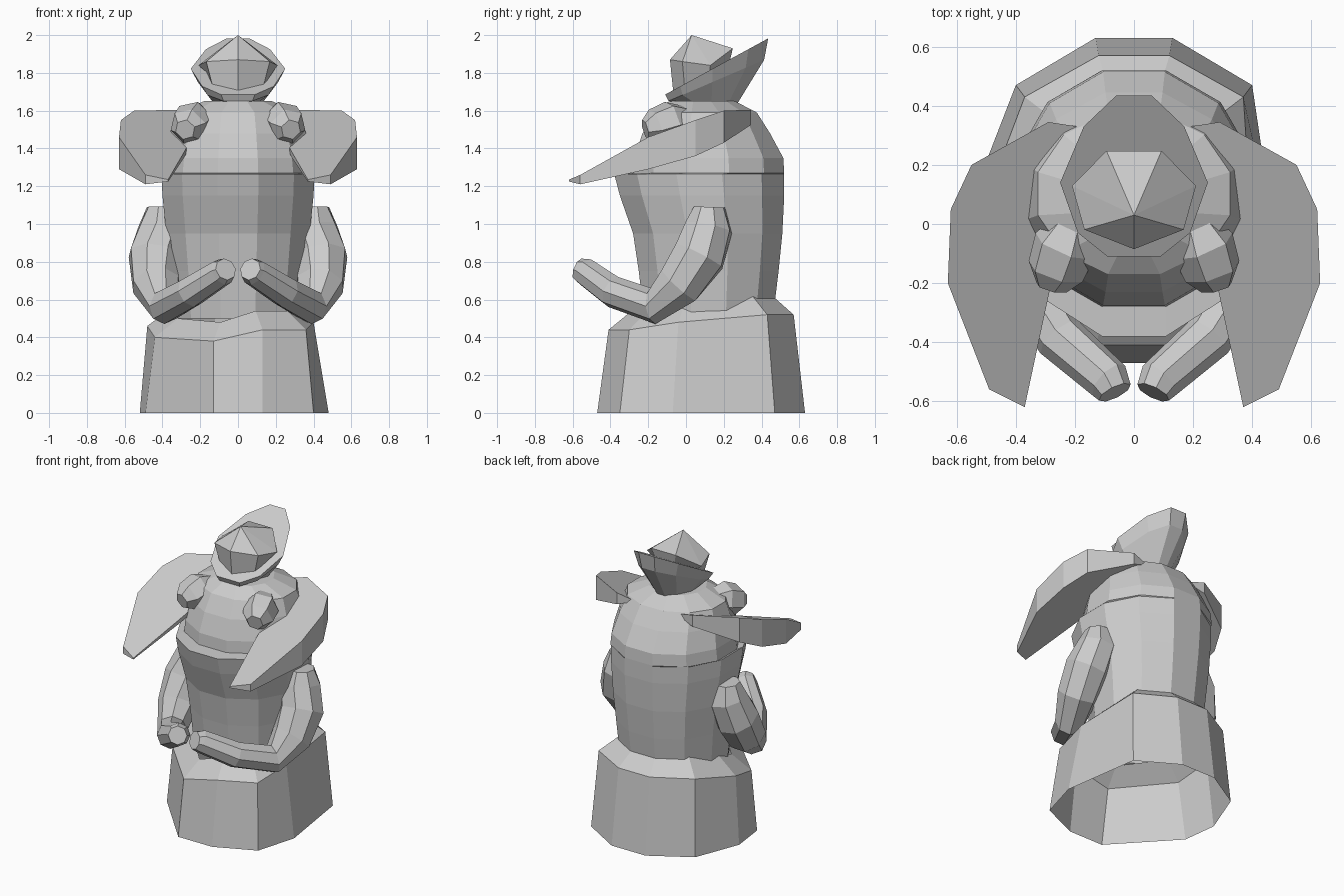
import bpy, bmesh, math
from mathutils import Vector

cube = bpy.data.objects.get("Cube")
if cube:
    bpy.data.objects.remove(cube, do_unlink=True)

# One plain material for every part
GREY = (0.6, 0.6, 0.6, 1)
material = bpy.data.materials.new("plain grey")
material.use_nodes = True
material.diffuse_color = GREY
for node in material.node_tree.nodes:
    if node.type == 'BSDF_PRINCIPLED':
        node.inputs["Base Color"].default_value = GREY


def loft(name, rings, capped=True, tip=None):
    """Skin a stack of equally sized rings, with optional caps or a pointed tip."""
    bm = bmesh.new()
    loops = [[bm.verts.new(p) for p in ring] for ring in rings]
    count = len(loops[0])
    for low, high in zip(loops, loops[1:]):
        for i in range(count):
            j = (i + 1) % count
            bm.faces.new((low[i], low[j], high[j], high[i]))
    if capped:
        bm.faces.new(loops[0][::-1])
    if tip:
        apex = bm.verts.new(tip)
        for i in range(count):
            bm.faces.new((loops[-1][i], loops[-1][(i + 1) % count], apex))
    elif capped:
        bm.faces.new(loops[-1])
    bmesh.ops.recalc_face_normals(bm, faces=bm.faces)
    mesh = bpy.data.meshes.new(name)
    bm.to_mesh(mesh)
    bm.free()
    mesh.materials.append(material)
    bpy.context.collection.objects.link(bpy.data.objects.new(name, mesh))


def oval(count, z, front, back, half_width):
    """Level oval ring with a flat side to the front, sized across its flats."""
    grow = 1 / math.cos(math.pi / count)
    mid, half = (front + back) / 2, (back - front) / 2
    ring = []
    for i in range(count):
        a = math.tau * (i + 0.5) / count - math.pi / 2
        ring.append((half_width * grow * math.cos(a), mid + half * grow * math.sin(a), z))
    return ring


def tube(path, sides):
    """Rings of a polygon of changing radius along a path of (point, radius)."""
    points = [Vector(p) for p, radius in path]
    rings = []
    for k, (p, radius) in enumerate(path):
        before, after = points[max(k - 1, 0)], points[min(k + 1, len(points) - 1)]
        along = (after - before).normalized()
        across = along.cross(Vector((1, -0.6, 0))).normalized()
        other = along.cross(across)
        rings.append([points[k] + radius * (math.cos(a) * across + math.sin(a) * other)
                      for a in (math.tau * i / sides for i in range(sides))])
    return rings


def pair(name, rings):
    """Loft a part on the left and its mirror image on the right."""
    loft("left_" + name, rings)
    loft("right_" + name, [[(-x, y, z) for x, y, z in ring] for ring in rings])


# Pedestal: uneven ten sided skirt, open below, with a sloping shoulder
foot = [(-.13, -.47), (.13, -.47), (.4, -.35), (.48, -.07), (.4, .47),
        (.13, .63), (-.13, .63), (-.4, .47), (-.52, .16), (-.49, -.08)]
edge = [(-.13, -.41, .38), (.13, -.41, .44), (.36, -.3, .44), (.4, -.04, .48), (.37, .43, .52),
        (.12, .57, .52), (-.12, .57, .52), (-.37, .43, .52), (-.48, .14, .46), (-.44, -.09, .4)]
shoulder = [(x * .72, .1 + (y - .1) * .76, z + .1) for x, y, z in edge]
loft("pedestal", [[(x, y, 0) for x, y in foot], edge, shoulder], capped=False)

# Body: widens up to a front shelf, then steps back into the head
body_profile = [
    (.5, -.22, .46, .34), (.75, -.25, .49, .36), (.95, -.28, .51, .38),
    (1.15, -.35, .52, .4), (1.265, -.38, .52, .405), (1.27, -.28, .52, .4),
    (1.35, -.275, .515, .39), (1.48, -.23, .445, .36), (1.59, -.17, .375, .325),
    (1.65, -.09, .26, .18)]
loft("body", [oval(12, *row) for row in body_profile])

# Ears: broad drooping wedges, flat on top with a deep outer wall
ear_top = [(.19, .33, 1.58), (.29, .345, 1.605), (.55, .2, 1.6), (.62, .05, 1.55),
           (.63, -.2, 1.46), (.49, -.56, 1.26), (.37, -.62, 1.235), (.28, -.2, 1.39)]
ear_drop = [.02, .08, .17, .19, .17, .05, .01, .03]
pair("ear", [[(x, y, z - d) for (x, y, z), d in zip(ear_top, ear_drop)], ear_top])

# Arms: thick upper arm, bent elbow, thinner forearm held in front
pair("arm", tube([
    ((.4, .125, 1.09), .085), ((.4, .12, .98), .13), ((.44, .07, .83), .145),
    ((.435, -.035, .68), .13), ((.385, -.17, .565), .095),
    ((.25, -.385, .64), .085), ((.085, -.53, .745), .075), ((.065, -.57, .76), .06)], 8))

# Eyes: faceted stubs pointing forward and outward
pair("eye", tube([
    ((.2, 0, 1.56), .07), ((.235, -.075, 1.545), .11),
    ((.265, -.16, 1.515), .1), ((.28, -.215, 1.5), .055)], 6))

# Hat brim: tilted plate over a shallow bowl
half_rim = [(.09, -.11), (.19, -.03), (.25, .14), (.17, .33), (.06, .435)]
outline = half_rim + [(-x, y) for x, y in reversed(half_rim)]
rim = [(x, y, 1.68 + .545 * (y + .12)) for x, y in outline]
bowl = [(x * .85, .13 + (y - .13) * .93, 1.655 + .4 * (y + .1)) for x, y in outline]
base = [(x * .5, .13 + (y - .13) * .46, 1.635) for x, y in outline]
loft("hat_brim", [base, bowl, rim])

# Hat crown: seven sided, lowest at the sides, rising to a point
band, crease = [], []
for i, height in enumerate((1.87, 1.86, 1.84, 1.93, 1.93, 1.84, 1.86)):
    a = math.tau * i / 7 - math.pi / 2
    x, y = .215 * math.cos(a), .09 + .175 * math.sin(a)
    low_y = .09 + (y - .09) * .9
    band.append((x * .8, low_y, 1.67 + .545 * (low_y + .12)))
    crease.append((x, y, height))
loft("hat_crown", [band, crease], tip=(0, .03, 2))
